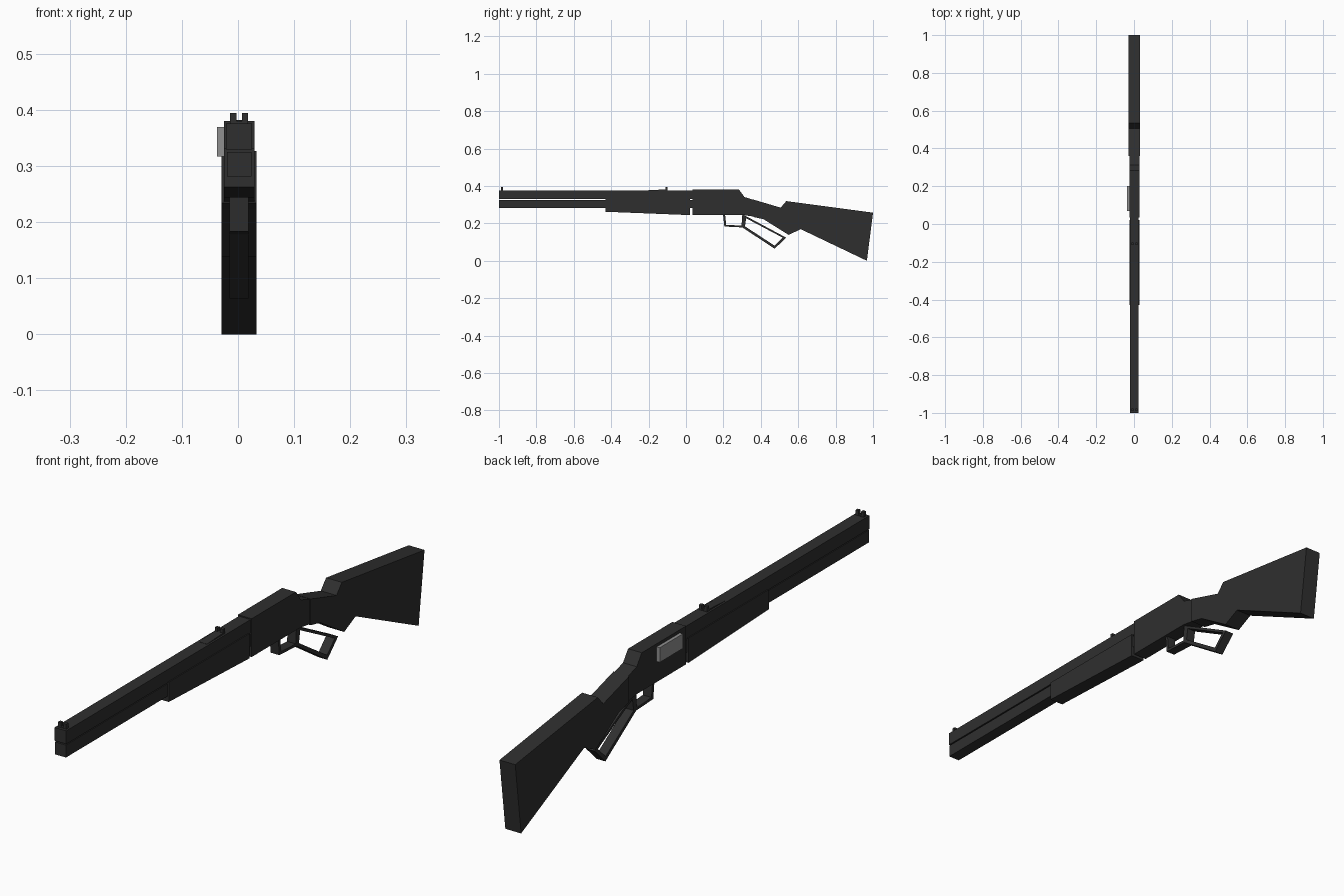
import bpy, bmesh

if "Cube" in bpy.data.objects:
    bpy.data.objects.remove(bpy.data.objects["Cube"])

CX = 0.002  # middle plane of the rifle


def material(name, v):
    m = bpy.data.materials.new(name)
    m.diffuse_color = (v, v, v, 1)
    m.use_nodes = True
    m.node_tree.nodes["Principled BSDF"].inputs["Base Color"].default_value = m.diffuse_color
    return m


dark = material("dark_gunmetal", 0.028)
steel = material("light_steel", 0.28)


def finish(name, bm, mat):
    bmesh.ops.recalc_face_normals(bm, faces=bm.faces)
    me = bpy.data.meshes.new(name)
    bm.to_mesh(me)
    bm.free()
    me.materials.append(mat)
    ob = bpy.data.objects.new(name, me)
    bpy.context.collection.objects.link(ob)
    return ob


def side_profile(name, pts, x0, x1, mat=dark):
    """Extrude a (y, z) outline from x0 to x1."""
    bm = bmesh.new()
    f = bm.faces.new([bm.verts.new((x0, y, z)) for y, z in pts])
    r = bmesh.ops.extrude_face_region(bm, geom=[f])
    bmesh.ops.translate(bm, vec=(x1 - x0, 0, 0),
                        verts=[g for g in r["geom"] if isinstance(g, bmesh.types.BMVert)])
    return finish(name, bm, mat)


def box(name, x0, x1, y0, y1, z0, z1, mat=dark):
    return side_profile(name, [(y0, z0), (y1, z0), (y1, z1), (y0, z1)], x0, x1, mat)


def frame(name, outer, inner, x0, x1):
    """Closed loop of flat bar between two (y, z) outlines."""
    bm = bmesh.new()
    n = len(outer)
    rings = [[bm.verts.new((x, y, z)) for y, z in loop]
             for x, loop in ((x0, outer), (x1, outer), (x1, inner), (x0, inner))]
    for a, b in zip(rings, rings[1:] + rings[:1]):
        for i in range(n):
            j = (i + 1) % n
            bm.faces.new((a[i], a[j], b[j], b[i]))
    return finish(name, bm, dark)


def notched_sight(name, y0, y1, base, notch, top):
    """Sight blade with a notch in the middle."""
    box(name + "_base", CX - 0.016, CX + 0.016, y0, y1, base, notch)
    for side, s in (("left", -1), ("right", 1)):
        a, b = sorted((CX + s * 0.005, CX + s * 0.016))
        box(f"{name}_{side}_post", a, b, y0, y1, notch - 0.001, top)


# barrel and magazine tube
box("barrel", CX - 0.023, CX + 0.023, -1.0, 0.05, 0.329, 0.376)
box("magazine_tube", CX - 0.022, CX + 0.022, -1.0, 0.05, 0.281, 0.325)

# fore-end
side_profile("fore_end", [(-0.43, 0.262), (0.022, 0.244), (0.022, 0.332), (-0.43, 0.332)],
             CX - 0.027, CX + 0.027)

# receiver
side_profile("receiver", [(0.035, 0.244), (0.31, 0.244), (0.37, 0.235), (0.37, 0.323),
                          (0.312, 0.341), (0.284, 0.38), (0.035, 0.38)],
             CX - 0.027, CX + 0.027)

# stock with wrist
side_profile("stock", [(0.36, 0.327), (0.506, 0.284), (0.536, 0.319), (1.0, 0.257),
                       (0.967, 0.0), (0.613, 0.169), (0.549, 0.138), (0.415, 0.222),
                       (0.36, 0.234)],
             CX - 0.031, CX + 0.031)

# ejection port plate on the left side
box("port_plate", -0.037, -0.02, 0.07, 0.20, 0.317, 0.369, steel)

# trigger guard and lever loop
frame("trigger_guard",
      [(0.198, 0.248), (0.312, 0.248), (0.307, 0.178), (0.205, 0.183)],
      [(0.209, 0.247), (0.301, 0.247), (0.297, 0.188), (0.215, 0.192)],
      CX - 0.017, CX + 0.017)
frame("lever_loop",
      [(0.312, 0.243), (0.535, 0.124), (0.474, 0.064), (0.302, 0.178)],
      [(0.322, 0.227), (0.516, 0.124), (0.473, 0.081), (0.315, 0.184)],
      CX - 0.017, CX + 0.017)

# sights and rear sight ramp
notched_sight("front_sight", -0.99, -0.978, 0.37, 0.38, 0.394)
notched_sight("rear_sight", -0.11, -0.098, 0.37, 0.38, 0.394)
side_profile("rear_sight_ramp", [(-0.2, 0.37), (-0.1, 0.37), (-0.1, 0.382), (-0.2, 0.377)],
             CX - 0.016, CX + 0.016)
